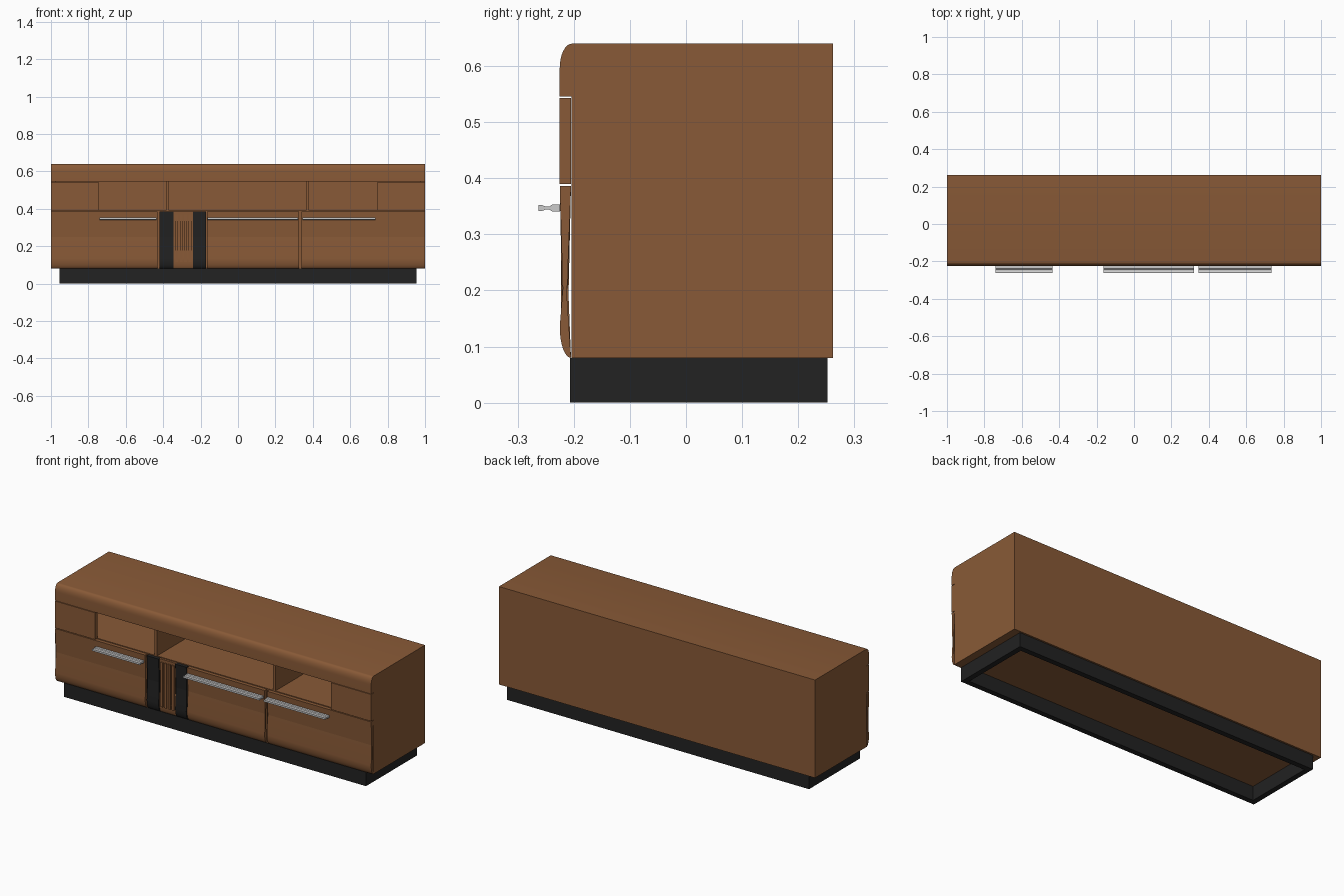
import bpy, bmesh, math

if "Cube" in bpy.data.objects:
    bpy.data.objects.remove(bpy.data.objects["Cube"])


def material(name, rgb):
    m = bpy.data.materials.new(name)
    m.diffuse_color = (*rgb, 1)
    m.use_nodes = True
    m.node_tree.nodes["Principled BSDF"].inputs["Base Color"].default_value = m.diffuse_color
    return m


WOOD = material("brown wood", (0.25, 0.102, 0.038))
BLACK = material("black", (0.016, 0.016, 0.016))
METAL = material("light grey metal", (0.6, 0.6, 0.6))


def prism(name, profile, x0, x1, mat, smooth=False):
    """Extrude a (y, z) profile along x."""
    bm = bmesh.new()
    face = bm.faces.new([bm.verts.new((x0, y, z)) for y, z in profile])
    ext = bmesh.ops.extrude_face_region(bm, geom=[face])
    moved = [v for v in ext["geom"] if isinstance(v, bmesh.types.BMVert)]
    bmesh.ops.translate(bm, vec=(x1 - x0, 0, 0), verts=moved)
    bmesh.ops.recalc_face_normals(bm, faces=bm.faces)
    me = bpy.data.meshes.new(name)
    bm.to_mesh(me)
    bm.free()
    me.materials.append(mat)
    ob = bpy.data.objects.new(name, me)
    bpy.context.collection.objects.link(ob)
    if smooth:
        bpy.ops.object.select_all(action='DESELECT')
        ob.select_set(True)
        bpy.context.view_layer.objects.active = ob
        bpy.ops.object.shade_smooth_by_angle(angle=math.radians(35))
    return ob


def box(name, x0, x1, y0, y1, z0, z1, mat=WOOD):
    return prism(name, [(y0, z0), (y1, z0), (y1, z1), (y0, z1)], x0, x1, mat)


FRONT, CARCASS, BACK = -0.225, -0.204, 0.262
Z0, Z_DOOR, Z_SHELF, Z_TOP, H = 0.08, 0.386, 0.39, 0.546, 0.64
STEPS = [math.pi / 2 * i / 8 for i in range(9)]


def lower_front(front=FRONT):
    """Profile of a lower front whose bottom edge curves back."""
    d = CARCASS - 0.001 - front
    arc = [(front + d * (1 - math.sin(a)), Z0 + 0.055 * (1 - math.cos(a))) for a in reversed(STEPS)]
    return arc + [(front, Z_DOOR), (CARCASS - 0.001, Z_DOOR)]


# Top slab with rounded front edge
arc = [(-0.203 - 0.022 * math.cos(a), 0.597 + 0.043 * math.sin(a)) for a in STEPS]
prism("top_slab", [(BACK, Z_TOP), (FRONT, Z_TOP)] + arc + [(BACK, H)], -1, 1, WOOD, True)

# Carcass
for side, s in (("left", -1), ("right", 1)):
    box(f"{side}_side_panel", *sorted((s, s * 0.975)), CARCASS, BACK, Z0, Z_TOP)
    box(f"{side}_upper_front", *sorted((s, s * 0.747)), FRONT, CARCASS - 0.001, Z_SHELF, Z_TOP - 0.003)
box("back_panel", -0.975, 0.975, BACK - 0.015, BACK, Z0, Z_TOP)
box("bottom_panel", -0.975, 0.975, CARCASS, BACK - 0.015, Z0, Z0 + 0.02)
box("shelf", -0.975, 0.975, CARCASS, BACK - 0.015, Z_SHELF - 0.02, Z_SHELF)

# Niche dividers and lower partitions
for i, x in enumerate((-0.377, 0.372)):
    box(f"niche_divider_{i + 1}", x - 0.008, x + 0.008, CARCASS, BACK - 0.015, Z_SHELF, Z_TOP)
for i, x in enumerate((-0.425, -0.17, 0.333)):
    box(f"lower_partition_{i + 1}", x - 0.01, x + 0.01, CARCASS, BACK - 0.015, Z0 + 0.02, Z_SHELF - 0.02)

# Lower doors
for name, x0, x1 in (("left_door", -1, -0.43), ("middle_door", -0.165, 0.326), ("right_door", 0.34, 1)):
    prism(name, lower_front(), x0, x1, WOOD, True)

# Black strips beside the ribbed panel
for i, (x0, x1) in enumerate(((-0.42, -0.345), (-0.24, -0.17))):
    prism(f"black_strip_{i + 1}", lower_front(), x0, x1, BLACK, True)

# Ribbed panel
prism("ribbed_panel", lower_front(-0.217), -0.345, -0.24, WOOD, True)
for i in range(4):
    x = -0.328 + i * 0.0237
    box(f"rib_{i + 1}", x - 0.007, x + 0.007, -0.223, -0.216, 0.115, 0.37)

# Handles: stem thick at the door, thin neck, flared grip
half = [(-0.225, 0.0065), (-0.238, 0.0065), (-0.243, 0.003), (-0.251, 0.003), (-0.256, 0.005), (-0.263, 0.005)]
profile = [(y, 0.347 + h) for y, h in half] + [(y, 0.347 - h) for y, h in reversed(half)]
for name, x0, x1 in (("left", -0.74, -0.437), ("middle", -0.163, 0.32), ("right", 0.345, 0.735)):
    prism(f"{name}_handle", profile, x0, x1, METAL)

# Plinth frame, open underneath
T, PX, PY0, PY1 = 0.03, 0.955, -0.207, 0.252
box("plinth_front", -PX, PX, PY0, PY0 + T, 0, Z0, BLACK)
box("plinth_back", -PX, PX, PY1 - T, PY1, 0, Z0, BLACK)
for side, s in (("left", -1), ("right", 1)):
    box(f"plinth_{side}", *sorted((s * PX, s * (PX - T))), PY0 + T, PY1 - T, 0, Z0, BLACK)
